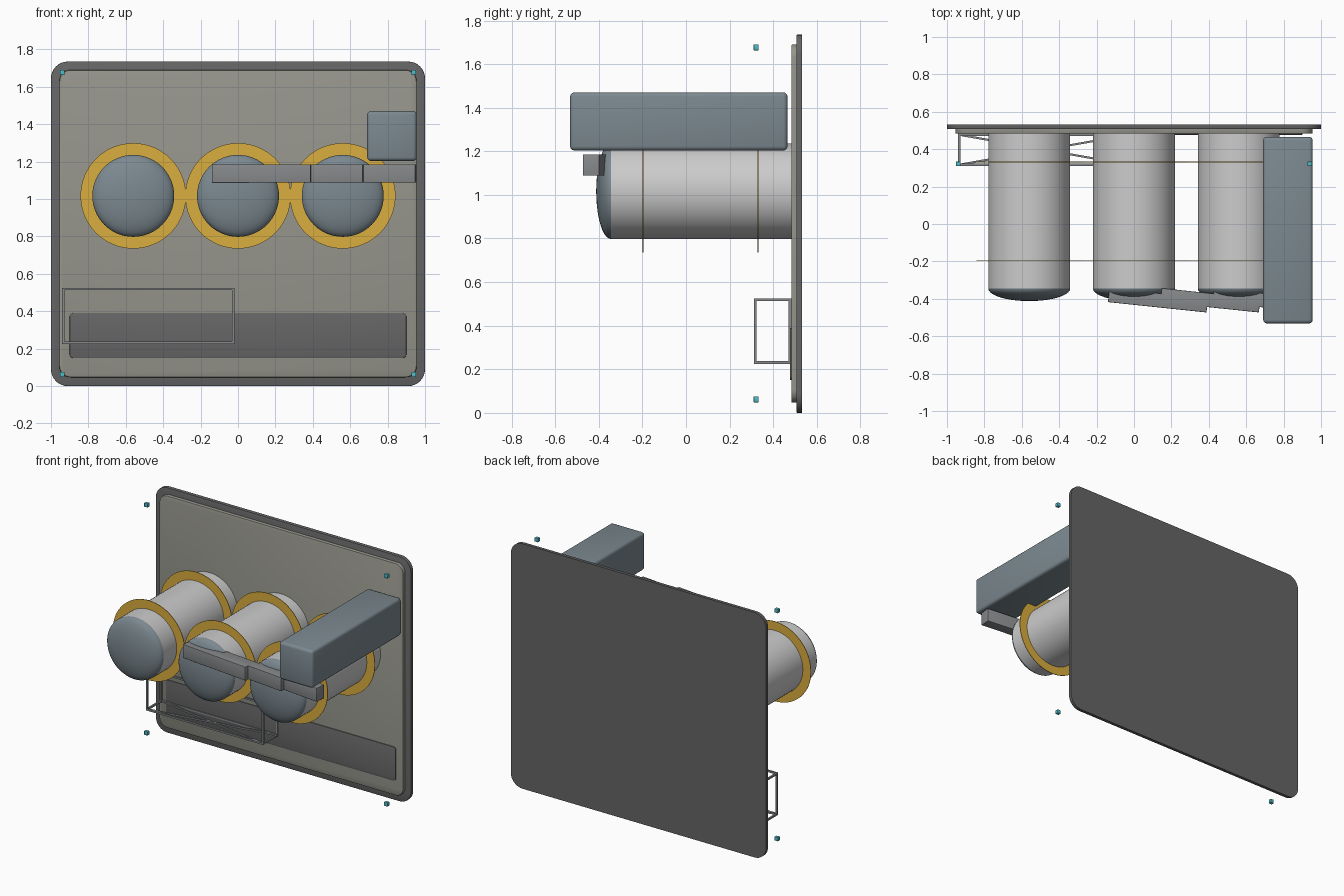
import bpy, bmesh, math
from mathutils import Vector, Matrix

if "Cube" in bpy.data.objects:
    bpy.data.objects.remove(bpy.data.objects["Cube"])


def mat(name, r, g, b):
    m = bpy.data.materials.new(name)
    m.diffuse_color = (r, g, b, 1)
    m.use_nodes = True
    m.node_tree.nodes["Principled BSDF"].inputs["Base Color"].default_value = m.diffuse_color
    return m


DARK = mat("dark_grey", .13, .13, .13)
OLIVE = mat("warm_grey", .30, .30, .26)
STEEL = mat("steel", .52, .52, .52)
BLUE = mat("blue_grey", .20, .25, .28)
YELLOW = mat("yellow", .70, .42, .05)
CYAN = mat("cyan", .08, .50, .58)
GREY = mat("mid_grey", .24, .25, .26)


def finish(bm, name, m, smooth=True):
    bmesh.ops.recalc_face_normals(bm, faces=bm.faces)
    me = bpy.data.meshes.new(name)
    bm.to_mesh(me)
    bm.free()
    ob = bpy.data.objects.new(name, me)
    bpy.context.collection.objects.link(ob)
    me.materials.append(m)
    if smooth:
        bpy.ops.object.select_all(action='DESELECT')
        ob.select_set(True)
        bpy.context.view_layer.objects.active = ob
        bpy.ops.object.shade_smooth_by_angle(angle=math.radians(35))
    return ob


def add_box(bm, loc, size, rot=None):
    mx = Matrix.Translation(loc) @ (rot or Matrix()) @ Matrix.Diagonal((*size, 1))
    bmesh.ops.create_cube(bm, size=1, matrix=mx)


def box(name, loc, size, m, bevel=0, rot=None):
    bm = bmesh.new()
    add_box(bm, loc, size, rot)
    if bevel:
        bmesh.ops.bevel(bm, geom=bm.edges[:], offset=bevel, segments=3,
                        profile=.5, affect='EDGES')
    return finish(bm, name, m)


# rounded upright panel, with a small rim bevel
def panel(name, x, z0, z1, y0, y1, r, m, rim=.004):
    bm = bmesh.new()
    add_box(bm, (0, (y0 + y1) / 2, (z0 + z1) / 2), (2 * x, y1 - y0, z1 - z0))
    corners = [e for e in bm.edges
               if abs((e.verts[0].co - e.verts[1].co).normalized().y) > .9]
    bmesh.ops.bevel(bm, geom=corners, offset=r, segments=8, profile=.5, affect='EDGES')
    rim_edges = [e for e in bm.edges if all(abs(v.co.y - y0) < 1e-5 for v in e.verts)]
    bmesh.ops.bevel(bm, geom=rim_edges, offset=rim, segments=2, profile=.5, affect='EDGES')
    return finish(bm, name, m)


# spin an (r, y) profile around a y-directed axis
def lathe(name, profile, x, z, m, n=64, closed=False):
    bm = bmesh.new()
    rings = []
    for r, y in profile:
        if r < 1e-6:
            rings.append([bm.verts.new((x, y, z))] * n)
        else:
            rings.append([bm.verts.new((x + r * math.cos(2 * math.pi * i / n), y,
                                        z + r * math.sin(2 * math.pi * i / n)))
                          for i in range(n)])
    pairs = list(zip(rings, rings[1:]))
    if closed:
        pairs.append((rings[-1], rings[0]))
    for a, b in pairs:
        for i in range(n):
            j = (i + 1) % n
            bm.faces.new(list(dict.fromkeys((a[i], a[j], b[j], b[i]))))
    return finish(bm, name, m)


# wall plates and lower strip
panel("back_plate", 1, 0, 1.735, .507, .532, .09, DARK, .003)
panel("inner_plate", .955, .047, 1.69, .483, .508, .06, OLIVE, .006)
panel("lower_strip", .9, .15, .39, .477, .485, .02, DARK, .002)

# three tanks with domed fronts and clamp rings
R, TZ = .219, 1.017
for i, x in enumerate((-.56, 0, .56)):
    lathe(f"tank_body_{i}", [(0, .486), (R, .486), (R, -.345), (0, -.345)], x, TZ, STEEL)
    dome = [(R * math.cos(t * math.pi / 20), -.345 - .067 * math.sin(t * math.pi / 20))
            for t in range(10)] + [(0, -.412)]
    lathe(f"tank_dome_{i}", dome, x, TZ, BLUE)
    for k, y in enumerate((-.197, .331)):
        lathe(f"clamp_ring_{i}_{k}", [(.21, y - .002), (.282, y - .002),
                                      (.282, y + .002), (.21, y + .002)],
              x, TZ, YELLOW, closed=True)

# long side housing
box("side_housing", (.823, -.033, 1.337), (.265, .998, .267), BLUE, .02)

# overlapping angled arm segments
for i in range(3):
    box(f"arm_segment_{i}", (.128 + .28 * i, -.408, 1.137), (.53, .075, .097), GREY,
        .003, Matrix.Rotation(math.radians(-6), 4, 'Z'))

# open wire basket with crossed floor
bm = bmesh.new()
W = .012
X, Y, Z = (-.934, -.026), (.317, .477), (.231, .519)
mx, my, mz = (sum(v) / 2 for v in (X, Y, Z))
lx, ly, lz = X[1] - X[0] + W, Y[1] - Y[0] + W, Z[1] - Z[0] + W
for a in range(2):
    for b in range(2):
        add_box(bm, (mx, Y[a], Z[b]), (lx, W, W))
        add_box(bm, (X[a], my, Z[b]), (W, ly, W))
        add_box(bm, (X[a], Y[b], mz), (W, W, lz))
for s in (-1, 1):
    ang = s * math.atan2(Y[1] - Y[0], X[1] - X[0])
    add_box(bm, (mx, my, Z[0]), (math.hypot(lx - W, ly - W), W * .9, W * .9),
            Matrix.Rotation(ang, 4, 'Z'))
finish(bm, "wire_basket", GREY, False)

# corner marker blocks
for i, x in enumerate((-.94, .94)):
    for k, z in enumerate((.062, 1.677)):
        box(f"corner_marker_{i}_{k}", (x, .322, z), (.026, .023, .027), CYAN, .002)
